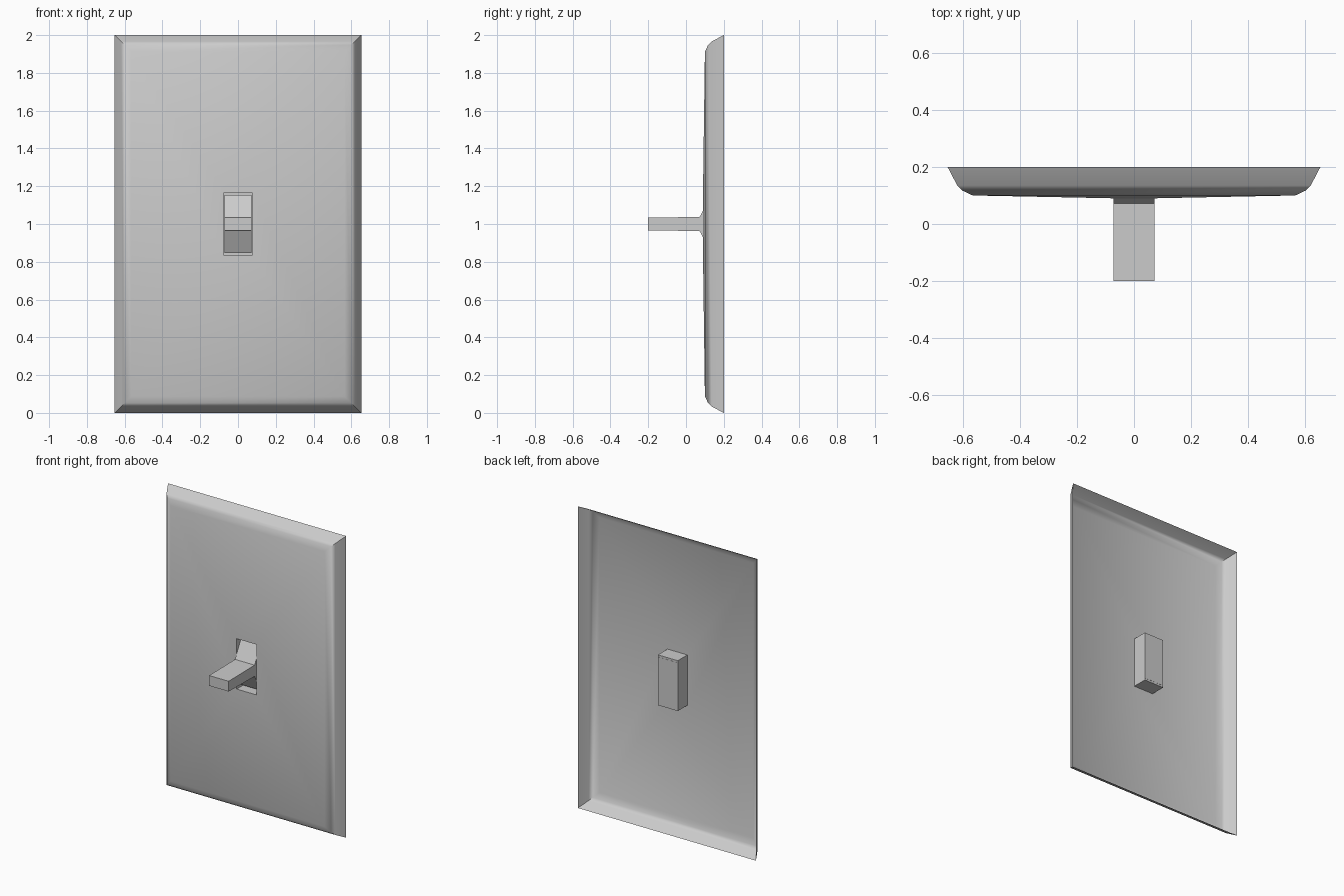
import bpy, bmesh, math

cube = bpy.data.objects.get("Cube")
if cube:
    bpy.data.objects.remove(cube, do_unlink=True)

grey = bpy.data.materials.new("light grey plastic")
grey.use_nodes = True
COLOUR = (0.6, 0.6, 0.6, 1)
grey.diffuse_color = COLOUR
grey.node_tree.nodes["Principled BSDF"].inputs["Base Color"].default_value = COLOUR


def finish(name, bm):
    mesh = bpy.data.meshes.new(name)
    bm.to_mesh(mesh)
    bm.free()
    mesh.materials.append(grey)
    obj = bpy.data.objects.new(name, mesh)
    bpy.context.collection.objects.link(obj)
    return obj


def ring(bm, half_x, half_z, y):
    """Rectangle of vertices around the plate centre."""
    return [bm.verts.new((sx * half_x, y, 1 + sz * half_z))
            for sx, sz in ((-1, -1), (1, -1), (1, 1), (-1, 1))]


def loft(rings, bm):
    for a, b in zip(rings, rings[1:]):
        for i in range(4):
            j = (i + 1) % 4
            bm.faces.new((a[i], a[j], b[j], b[i]))


HOLE_X, HOLE_Z = 0.073, 0.167

# Wall plate: open-backed shell with a rounded rim and a slot hole
bm = bmesh.new()
rim = [(0, 0.2), (0.034, 0.135), (0.052, 0.117), (0.088, 0.1)]
rings = [ring(bm, 0.653 - d, 1 - d, y) for d, y in rim]
rings.append(ring(bm, HOLE_X, HOLE_Z, 0.09))
loft(rings, bm)
plate = finish("wall_plate", bm)
bpy.context.view_layer.objects.active = plate
plate.select_set(True)
bpy.ops.object.shade_smooth_by_angle(angle=math.radians(60))
plate.select_set(False)

# Slot housing: box behind the hole, open to the front
bm = bmesh.new()
rings = [ring(bm, HOLE_X, HOLE_Z, y) for y in (0.09, 0.19)]
loft(rings, bm)
bm.faces.new(rings[-1])
finish("slot_housing", bm)

# Toggle lever: side profile with a flared root, extruded across x
upper = [(-0.2, 0.034), (0.072, 0.037), (0.135, 0.154), (0.191, 0.154)]
profile = upper + [(y, -z) for y, z in reversed(upper)]
bm = bmesh.new()
face = bm.faces.new([bm.verts.new((-0.0715, y, 1 + z)) for y, z in profile])
result = bmesh.ops.extrude_face_region(bm, geom=[face])
verts = [v for v in result["geom"] if isinstance(v, bmesh.types.BMVert)]
bmesh.ops.translate(bm, verts=verts, vec=(0.143, 0, 0))
bmesh.ops.recalc_face_normals(bm, faces=bm.faces)
finish("toggle_lever", bm)
